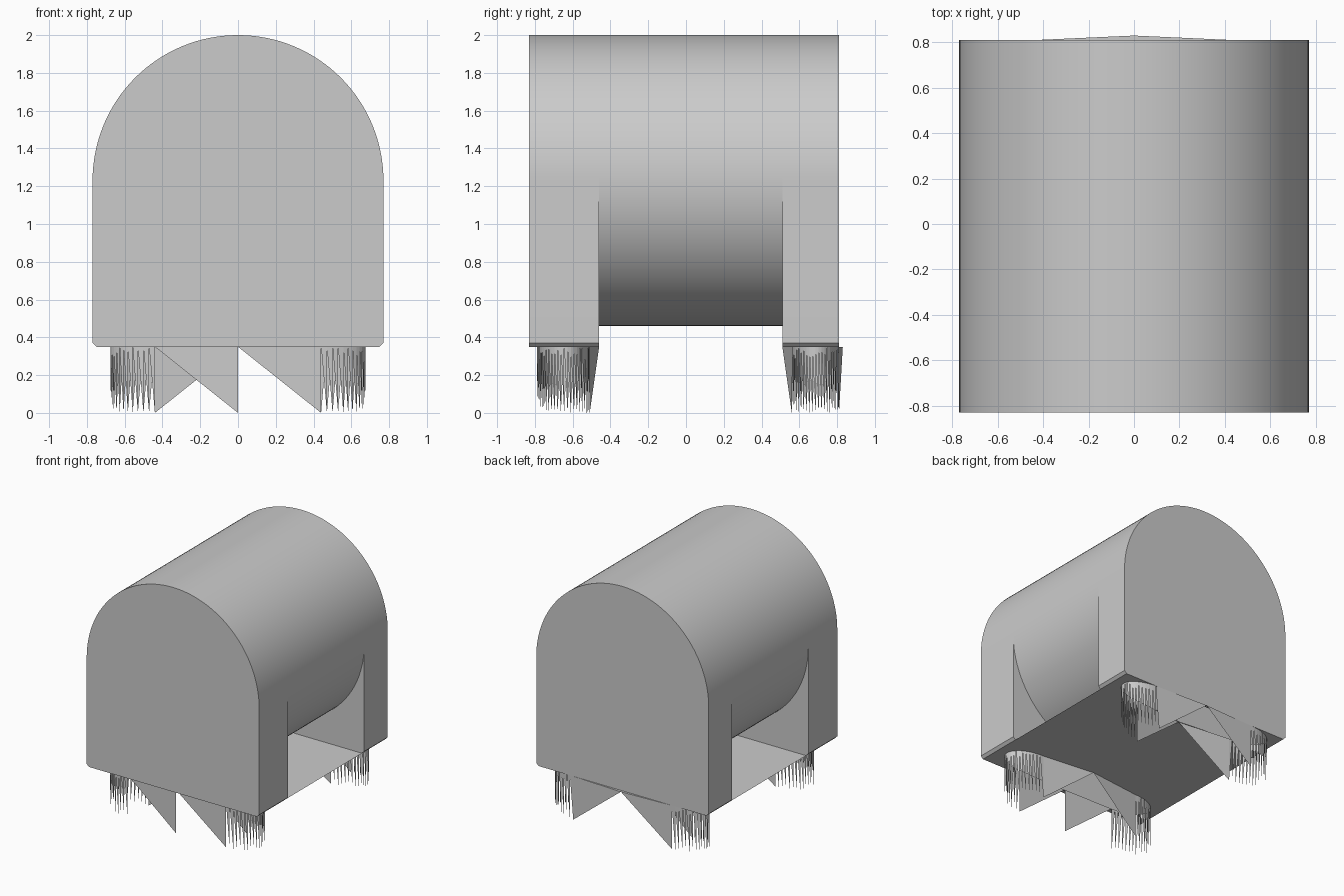
import bpy, bmesh, math
from mathutils import Vector

if "Cube" in bpy.data.objects:
    bpy.data.objects.remove(bpy.data.objects["Cube"])

grey = bpy.data.materials.new("plain_grey")
grey.use_nodes = True
COLOR = (0.6, 0.6, 0.6, 1)
grey.diffuse_color = COLOR
grey.node_tree.nodes["Principled BSDF"].inputs["Base Color"].default_value = COLOR

R, AXIS, BASE, CHAMFER = 0.77, 1.23, 0.35, 0.02
FRONT, FRONT_IN, BACK_IN, BACK = -0.83, -0.46, 0.51, 0.81
FOOT_X = 0.44


def finish(bm, name, smooth=True):
    mesh = bpy.data.meshes.new(name)
    bm.to_mesh(mesh)
    bm.free()
    obj = bpy.data.objects.new(name, mesh)
    bpy.context.collection.objects.link(obj)
    mesh.materials.append(grey)
    if smooth:
        bpy.ops.object.select_all(action='DESELECT')
        obj.select_set(True)
        bpy.context.view_layer.objects.active = obj
        bpy.ops.object.shade_smooth_by_angle(angle=math.radians(30))
    return obj


def arc(cx, cy, rx, ry, start, end, steps):
    """Points along an elliptical arc, angles in degrees."""
    angles = [math.radians(start + (end - start) * i / steps) for i in range(steps + 1)]
    return [(cx + rx * math.cos(a), cy + ry * math.sin(a)) for a in angles]


def foot_outline(outer_mid, outer, inner, inner_mid):
    """Closed foot outline: bowed long sides and rounded ends."""
    mid, ry = (outer + inner) / 2, (inner - outer) / 2
    right = arc(FOOT_X, mid, 0.235, ry, -90, 90, 24)
    left = arc(-FOOT_X, mid, 0.235, ry, 90, 270, 24)
    return right, (0, inner_mid), left, (0, outer_mid)


def end_block(name, y0, y1, outline):
    """Arched slab whose underside is open inside the foot outline."""
    profile = [(-R + CHAMFER, BASE), (R - CHAMFER, BASE), (R, BASE + CHAMFER)]
    profile += arc(0, AXIS, R, R, 0, 180, 64) + [(-R, BASE + CHAMFER)]
    bm = bmesh.new()
    a = [bm.verts.new((x, y0, z)) for x, z in profile]
    b = [bm.verts.new((x, y1, z)) for x, z in profile]
    bm.faces.new(a)
    bm.faces.new(b[::-1])
    for i in range(1, len(a)):
        j = (i + 1) % len(a)
        bm.faces.new((a[j], a[i], b[i], b[j]))
    rim = [bm.edges.new((a[0], b[0])) if not bm.edges.get((a[0], b[0])) else bm.edges.get((a[0], b[0])),
           bm.edges.get((a[1], b[1])), bm.edges.get((a[0], a[1])), bm.edges.get((b[0], b[1]))]
    # underside with the foot opening
    right, p, left, q = outline
    margin = 0.004
    hole = [bm.verts.new((x, min(max(y, y0 + margin), y1 - margin), BASE))
            for x, y in right + [p] + left + [q]]
    rim += [bm.edges.new((hole[i - 1], hole[i])) for i in range(len(hole))]
    bmesh.ops.triangle_fill(bm, edges=rim, use_beauty=True, normal=Vector((0, 0, -1)))
    return finish(bm, name)


def toothed_foot(name, outline, long_teeth):
    """Hanging triangles; each tooth drops from the second of its two points."""
    right, _, left, _ = outline
    teeth = list(zip(right, right[1:])) + list(zip(left, left[1:])) + long_teeth
    bm = bmesh.new()
    for (x0, y0), (x1, y1) in teeth:
        bm.faces.new([bm.verts.new(v) for v in
                      ((x0, y0, BASE), (x1, y1, BASE), (x1, y1, 0))])
    return finish(bm, name, smooth=False)


# End blocks and feet
front = foot_outline(-0.79, -0.78, -0.51, FRONT_IN)
back = foot_outline(BACK_IN, 0.56, BACK, 0.83)
end_block("front_block", FRONT, FRONT_IN, front)
end_block("back_block", BACK_IN, BACK, back)

for name, (right, far, left, near) in (("front_foot", front), ("back_foot", back)):
    teeth = [(far, right[-1]), (far, left[0]), (near, right[0])]
    teeth.append((left[-1], near) if name == "front_foot" else (near, left[-1]))
    toothed_foot(name, (right, far, left, near), teeth)

# Drum between the blocks
bm = bmesh.new()
ring = arc(0, AXIS, R, R, 0, 360, 128)[:-1]
a = [bm.verts.new((x, FRONT_IN, z)) for x, z in ring]
b = [bm.verts.new((x, BACK_IN, z)) for x, z in ring]
for i in range(len(ring)):
    bm.faces.new((a[i - 1], a[i], b[i], b[i - 1]))
bmesh.ops.recalc_face_normals(bm, faces=bm.faces)
finish(bm, "drum")


def sheet(name, points):
    bm = bmesh.new()
    bm.faces.new([bm.verts.new((x, y, BASE)) for x, y in points])
    finish(bm, name, smooth=False)


# Thin floor under the drum and the small lip at the back
W = R - CHAMFER
sheet("floor_panel", [(-W, FRONT_IN), (W, FRONT_IN), (W, BACK_IN), (-W, BACK_IN)])
sheet("back_lip", [(FOOT_X, BACK), (0, 0.83), (-FOOT_X, BACK)])
